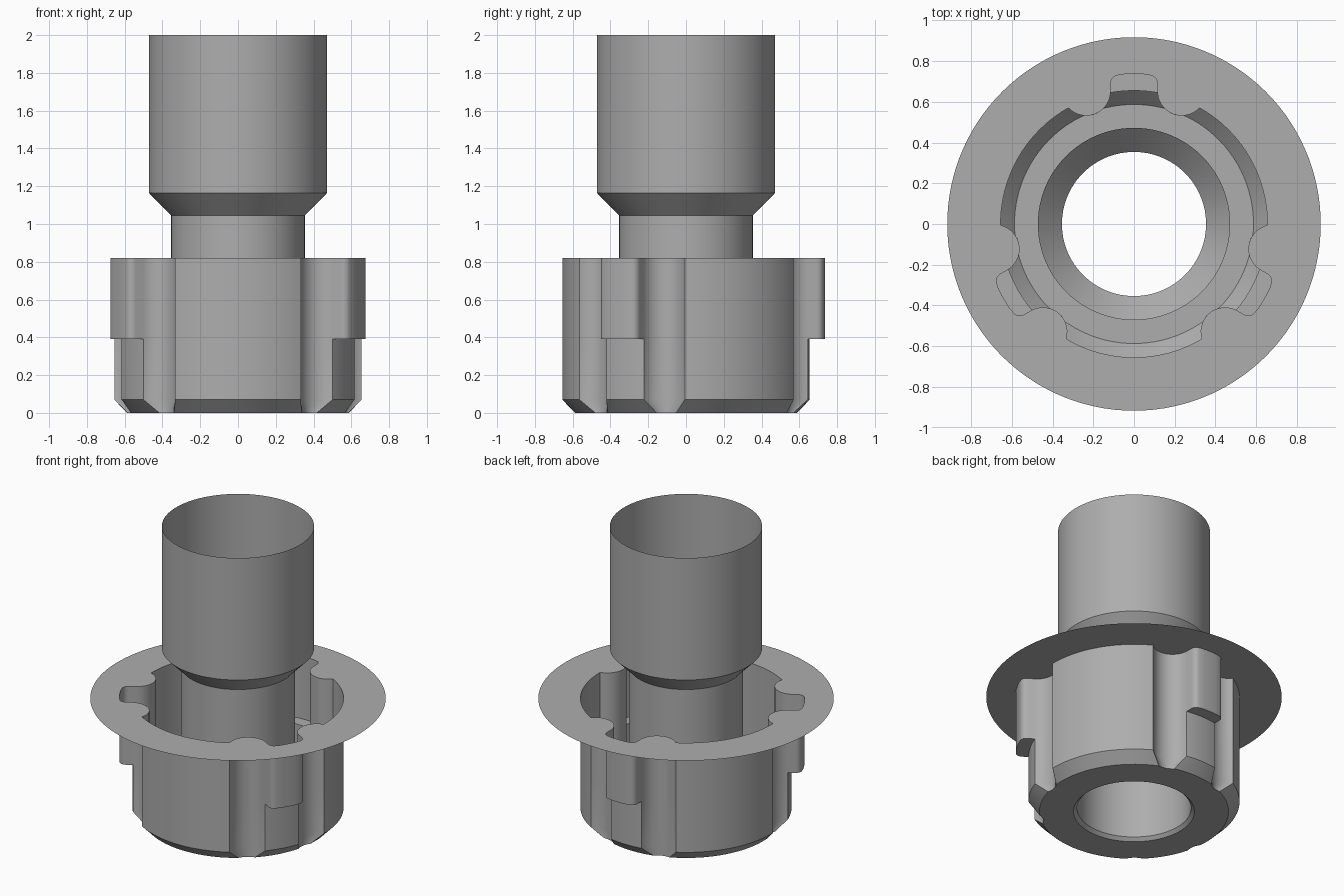
import bpy, bmesh, math

if "Cube" in bpy.data.objects:
    bpy.data.objects.remove(bpy.data.objects["Cube"])

grey = bpy.data.materials.new("plain grey")
grey.diffuse_color = (0.42, 0.42, 0.42, 1)
grey.use_nodes = True
grey.node_tree.nodes["Principled BSDF"].inputs["Base Color"].default_value = grey.diffuse_color

WALL, FOOT, TIP = 0.655, 0.587, 0.737      # wall, chamfered foot and lobe radii
GROOVE_D, GROOVE_R = 0.693, 0.12           # groove centre distance and radius
GROOVE_A = math.radians(19.8)              # groove angle away from its lobe


def polar(r, a):
    return (r * math.sin(a), r * math.cos(a))


def outline(cap, lobe):
    """Closed counter-clockwise section: three lobes, each between two grooves."""
    d = math.acos((GROOVE_D**2 + cap**2 - GROOVE_R**2) / (2 * GROOVE_D * cap))
    inner, outer = GROOVE_A - d, GROOVE_A + d
    half = []                              # from the lobe middle to the wall middle
    if lobe:
        sx = polar(cap, inner)[0]
        start = math.asin((sx - 0.04) / TIP)
        half += [polar(TIP, start * i / 5) for i in range(5)]
        for i in range(6):
            t = math.radians(90 - 18 * i)
            half.append((sx - 0.04 + 0.04 * math.cos(t), 0.691 + 0.04 * math.sin(t)))
    else:
        half += [polar(cap, inner * i / 11) for i in range(11)]
    # Concave groove between its two meeting points with the wall
    cx, cy = polar(GROOVE_D, GROOVE_A)
    p, q = polar(cap, inner), polar(cap, outer)
    a0 = math.atan2(p[1] - cy, p[0] - cx) % (2 * math.pi)
    a1 = math.atan2(q[1] - cy, q[0] - cx) % (2 * math.pi)
    for i in range(15):
        t = a0 + (a1 - a0) * i / 14
        half.append((cx + GROOVE_R * math.cos(t), cy + GROOVE_R * math.sin(t)))
    # Plain wall up to the mirror plane
    half += [polar(cap, outer + (math.pi / 3 - outer) * i / 10) for i in range(1, 11)]
    sector = half[:0:-1] + [(-x, y) for x, y in half[:-1]]
    ring = []
    for k in range(3):
        c, s = math.cos(k * 2 * math.pi / 3), math.sin(k * 2 * math.pi / 3)
        ring += [(x * c - y * s, x * s + y * c) for x, y in sector]
    return ring


def match_circle(ring, r):
    """Circle with one point at the angle of each outline point."""
    return [(x * r / math.hypot(x, y), y * r / math.hypot(x, y)) for x, y in ring]


def circle(r, n=96):
    return [polar(r, -2 * math.pi * i / n) for i in range(n)]


def loft(name, levels):
    """Skin a list of (outline, height) rings that share a point count."""
    bm = bmesh.new()
    rings = [[bm.verts.new((x, y, z)) for x, y in pts] for pts, z in levels]
    n = len(rings[0])
    for a, b in zip(rings, rings[1:]):
        for i in range(n):
            j = (i + 1) % n
            bm.faces.new((a[i], a[j], b[j], b[i]))
    bmesh.ops.remove_doubles(bm, verts=bm.verts, dist=1e-4)
    bmesh.ops.dissolve_degenerate(bm, edges=bm.edges, dist=1e-5)
    me = bpy.data.meshes.new(name)
    bm.to_mesh(me)
    bm.free()
    me.materials.append(grey)
    ob = bpy.data.objects.new(name, me)
    bpy.context.collection.objects.link(ob)
    bpy.ops.object.select_all(action='DESELECT')
    ob.select_set(True)
    bpy.context.view_layer.objects.active = ob
    bpy.ops.object.shade_smooth_by_angle(angle=math.radians(30))
    return ob


upper, lower, foot = outline(WALL, True), outline(WALL, False), outline(FOOT, False)

# Lobed cup with stepped lobes, chamfered foot and flat floor
loft("lobed_cup", [(match_circle(foot, 0.375), 0), (foot, 0), (lower, 0.07),
                   (lower, 0.39), (upper, 0.39), (upper, 0.82)])

# Thin flat flange around the cup mouth
loft("flange", [(match_circle(upper, 0.917), 0.82), (upper, 0.82)])

# Open centre tube with flared foot, narrow neck and wide sleeve
loft("centre_tube", [(circle(r), z) for r, z in
                     ((0.375, 0), (0.354, 0.022), (0.354, 1.045),
                      (0.472, 1.165), (0.472, 2.0))])
